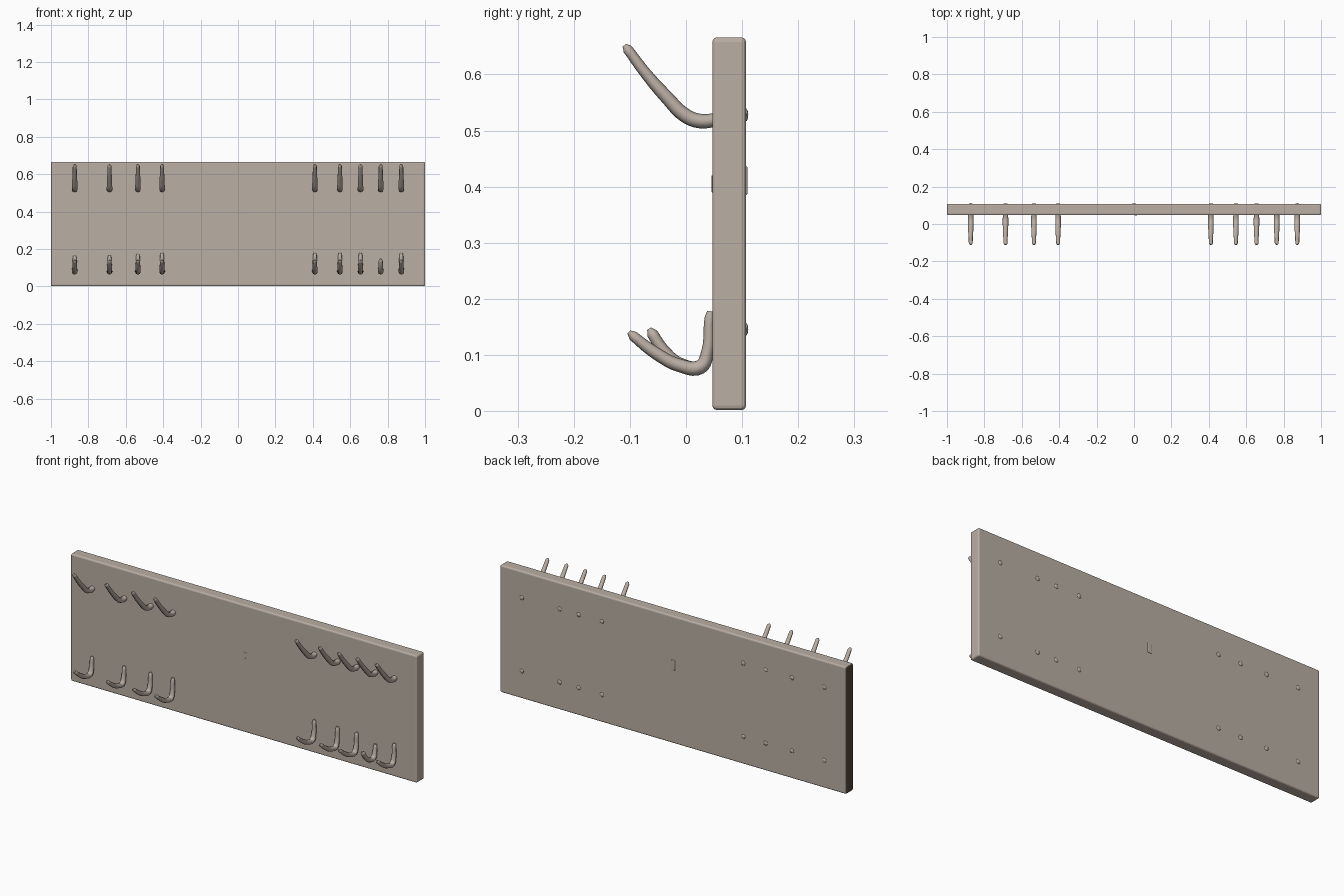
import bpy

if "Cube" in bpy.data.objects:
    bpy.data.objects.remove(bpy.data.objects["Cube"])


def material(name, rgb):
    m = bpy.data.materials.new(name)
    m.diffuse_color = (*rgb, 1.0)
    m.use_nodes = True
    m.node_tree.nodes["Principled BSDF"].inputs["Base Color"].default_value = m.diffuse_color
    return m


grey = material("warm_grey", (0.49, 0.425, 0.37))
brown = material("dark_brown", (0.09, 0.065, 0.048))


def finish(ob, angle):
    ob.data.materials.clear()
    ob.data.materials.append(grey)
    bpy.ops.object.select_all(action='DESELECT')
    ob.select_set(True)
    bpy.context.view_layer.objects.active = ob
    bpy.ops.object.shade_smooth_by_angle(angle=angle)


def box(name, lo, hi, bevel):
    bpy.ops.mesh.primitive_cube_add(size=1)
    ob = bpy.context.object
    ob.name = name
    for v in ob.data.vertices:
        v.co = [a if c < 0 else b for c, a, b in zip(v.co, lo, hi)]
    m = ob.modifiers.new("bevel", 'BEVEL')
    m.width = bevel
    m.segments = 3
    bpy.ops.object.modifier_apply(modifier="bevel")
    # Small angle keeps the large faces evenly shaded
    finish(ob, 0.1)
    return ob


def hook(name, x, pts, widen=1.15):
    """Tapered tube through (y, z, radius) points in the plane of x."""
    cu = bpy.data.curves.new(name, 'CURVE')
    cu.dimensions = '3D'
    cu.bevel_depth = 1.0
    cu.bevel_resolution = 2
    cu.use_fill_caps = True
    sp = cu.splines.new('BEZIER')
    sp.resolution_u = 5
    sp.bezier_points.add(len(pts) - 1)
    for p, (y, z, r) in zip(sp.bezier_points, pts):
        p.co = (0, y, z)
        p.radius = r
        p.handle_left_type = p.handle_right_type = 'AUTO'
    ob = bpy.data.objects.new(name, cu)
    bpy.context.collection.objects.link(ob)
    bpy.ops.object.select_all(action='DESELECT')
    ob.select_set(True)
    bpy.context.view_layer.objects.active = ob
    bpy.ops.object.convert(target='MESH')
    ob = bpy.context.object
    for v in ob.data.vertices:
        v.co.x = v.co.x * widen + x
    finish(ob, 1.0)


def bump(name, x, y, z, size):
    bpy.ops.mesh.primitive_uv_sphere_add(segments=10, ring_count=6, radius=1,
                                         location=(x, y, z))
    ob = bpy.context.object
    ob.name = name
    ob.scale = size
    bpy.ops.object.transform_apply(location=False, rotation=False, scale=True)
    finish(ob, 1.0)


# Board, with a dark left end
board = box("back_board", (-1, 0.047, 0.002), (1, 0.107, 0.666), 0.008)
board.data.materials.append(brown)
for f in board.data.polygons:
    if f.normal.x < -0.6:
        f.material_index = 1

# Upper pegs sweep up and forward
upper = [(0.060, 0.520, 0.012), (0.025, 0.517, 0.013), (0.0, 0.526, 0.013),
         (-0.035, 0.560, 0.012), (-0.075, 0.606, 0.010),
         (-0.104, 0.645, 0.009), (-0.110, 0.652, 0.004)]
# Lower J hooks: a stem against the board, then a forward sweep
stem_foot = [(0.038, 0.105, 0.011), (0.026, 0.079, 0.013)]
sweep = [(-0.010, 0.081, 0.012), (-0.055, 0.104, 0.011),
         (-0.094, 0.134, 0.009), (-0.102, 0.141, 0.004)]
short_sweep = [(-0.010, 0.083, 0.012), (-0.040, 0.108, 0.011),
               (-0.060, 0.138, 0.010), (-0.066, 0.147, 0.004)]

xs = [(-0.873, 0.165), (-0.687, 0.165), (-0.535, 0.172), (-0.406, 0.178),
      (0.411, 0.178), (0.545, 0.178), (0.655, 0.178), (0.763, 0.145),
      (0.873, 0.178)]
for i, (x, top) in enumerate(xs):
    short = top < 0.15
    hook(f"upper_hook_{i}", x, upper)
    stem = [(0.044, top, 0.006), (0.042, top - 0.012, 0.009)] + stem_foot
    hook(f"lower_hook_{i}", x, stem + (short_sweep if short else sweep))
    # Small fixing bumps on the back
    if not short:
        for z in (0.528, 0.146):
            bump(f"back_fixing_{i}", x, 0.106, z, (0.012, 0.005, 0.012))

# Centre fixing, showing on both faces
box("centre_fixing_back", (-0.012, 0.100, 0.385), (0.012, 0.110, 0.437), 0.004)
box("centre_fixing_front", (0.002, 0.0455, 0.39), (0.017, 0.055, 0.42), 0.001)
